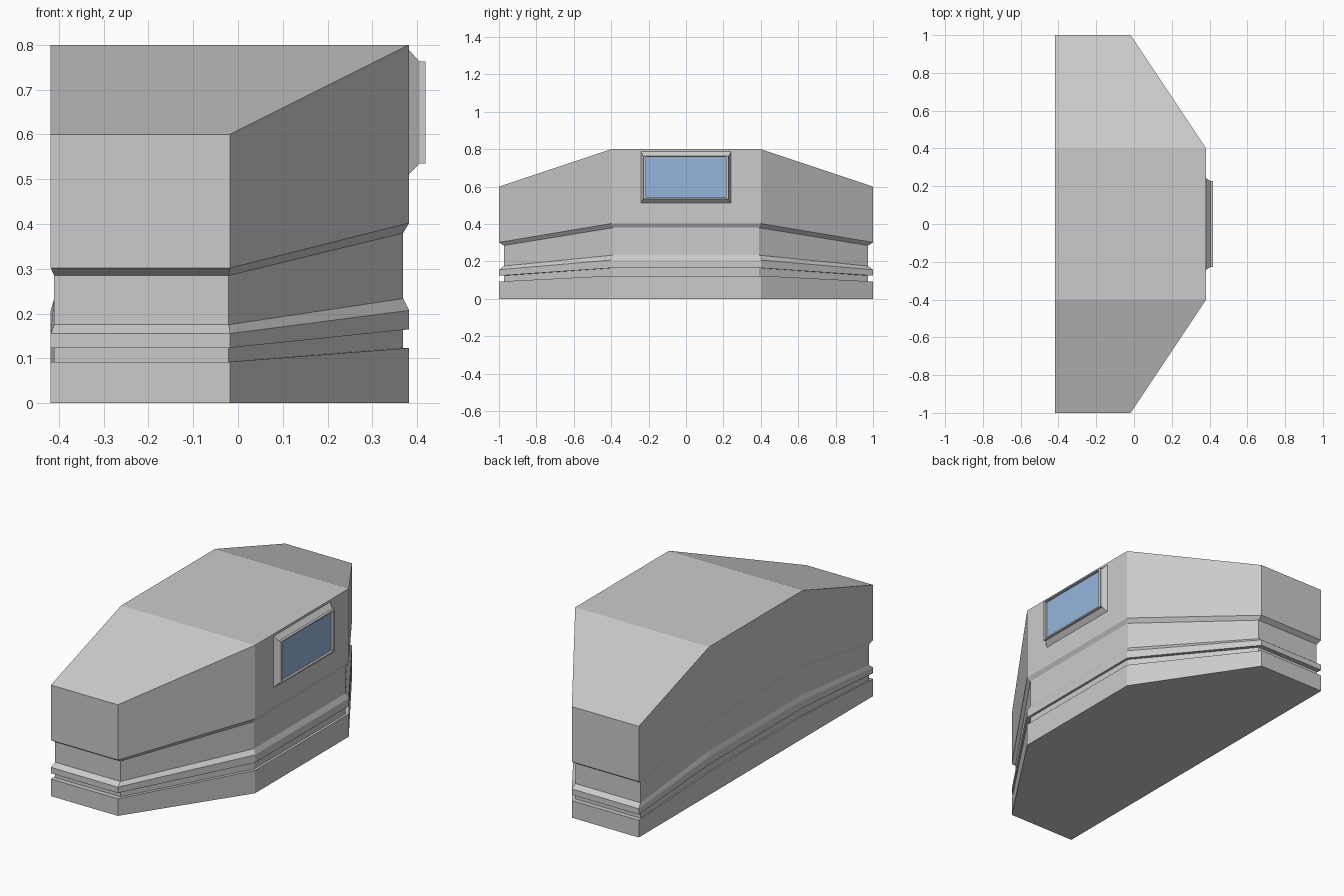
import bpy
import bmesh

if "Cube" in bpy.data.objects:
    bpy.data.objects.remove(bpy.data.objects["Cube"])


def make_object(name, bm):
    bmesh.ops.recalc_face_normals(bm, faces=bm.faces)
    mesh = bpy.data.meshes.new(name)
    bm.to_mesh(mesh)
    bm.free()
    obj = bpy.data.objects.new(name, mesh)
    bpy.context.collection.objects.link(obj)
    return obj


def skin(bm, rings):
    # Join consecutive closed loops with quads
    loops = [[bm.verts.new(p) for p in ring] for ring in rings]
    for a, b in zip(loops, loops[1:]):
        n = len(a)
        for i in range(n):
            j = (i + 1) % n
            bm.faces.new((a[i], a[j], b[j], b[i]))
    return loops


# Body: plan outline stacked through a moulding profile, heights follow the sloped roof
half = [(-0.418, 0.4), (-0.418, 1.0), (-0.018, 1.0), (0.382, 0.4)]
plan = half + [(x, -y) for x, y in reversed(half)]
INSET = 0.974
CENTRE_X = -0.125
profile = [(0, 1), (0.154, 1), (0.154, INSET), (0.206, INSET), (0.206, 1),
           (0.259, 1), (0.292, INSET), (0.475, INSET), (0.503, 1), (1, 1)]


def body_ring(level, scale):
    return [(CENTRE_X + (x - CENTRE_X) * scale, y * scale,
             level * (0.8 if abs(y) < 0.5 else 0.6)) for x, y in plan]


bm = bmesh.new()
loops = skin(bm, [body_ring(*p) for p in profile])
bm.faces.new(loops[0])
top = loops[-1]
for ids in ((0, 1, 2, 3), (0, 3, 4, 7), (4, 5, 6, 7)):
    bm.faces.new([top[i] for i in ids])
make_object("body", bm)


# Window on the front wall: bevelled surround, raised rim and recessed pane
def rect(x, y, z0, z1):
    return [(x, -y, z0), (x, y, z0), (x, y, z1), (x, -y, z1)]


pane = rect(0.406, 0.214, 0.543, 0.757)
bm = bmesh.new()
skin(bm, [rect(0.380, 0.243, 0.509, 0.790),
          rect(0.405, 0.228, 0.535, 0.763),
          rect(0.418, 0.228, 0.535, 0.763),
          rect(0.418, 0.214, 0.543, 0.757),
          pane])
make_object("window_frame", bm)

bm = bmesh.new()
bm.faces.new([bm.verts.new(p) for p in pane])
glass = make_object("window_glass", bm)
if glass.data.polygons[0].normal.x < 0:
    glass.data.flip_normals()
mat = bpy.data.materials.new("blue_glass")
mat.diffuse_color = (0.3, 0.47, 0.72, 1)
mat.use_nodes = True
mat.node_tree.nodes["Principled BSDF"].inputs["Base Color"].default_value = mat.diffuse_color
glass.data.materials.append(mat)
